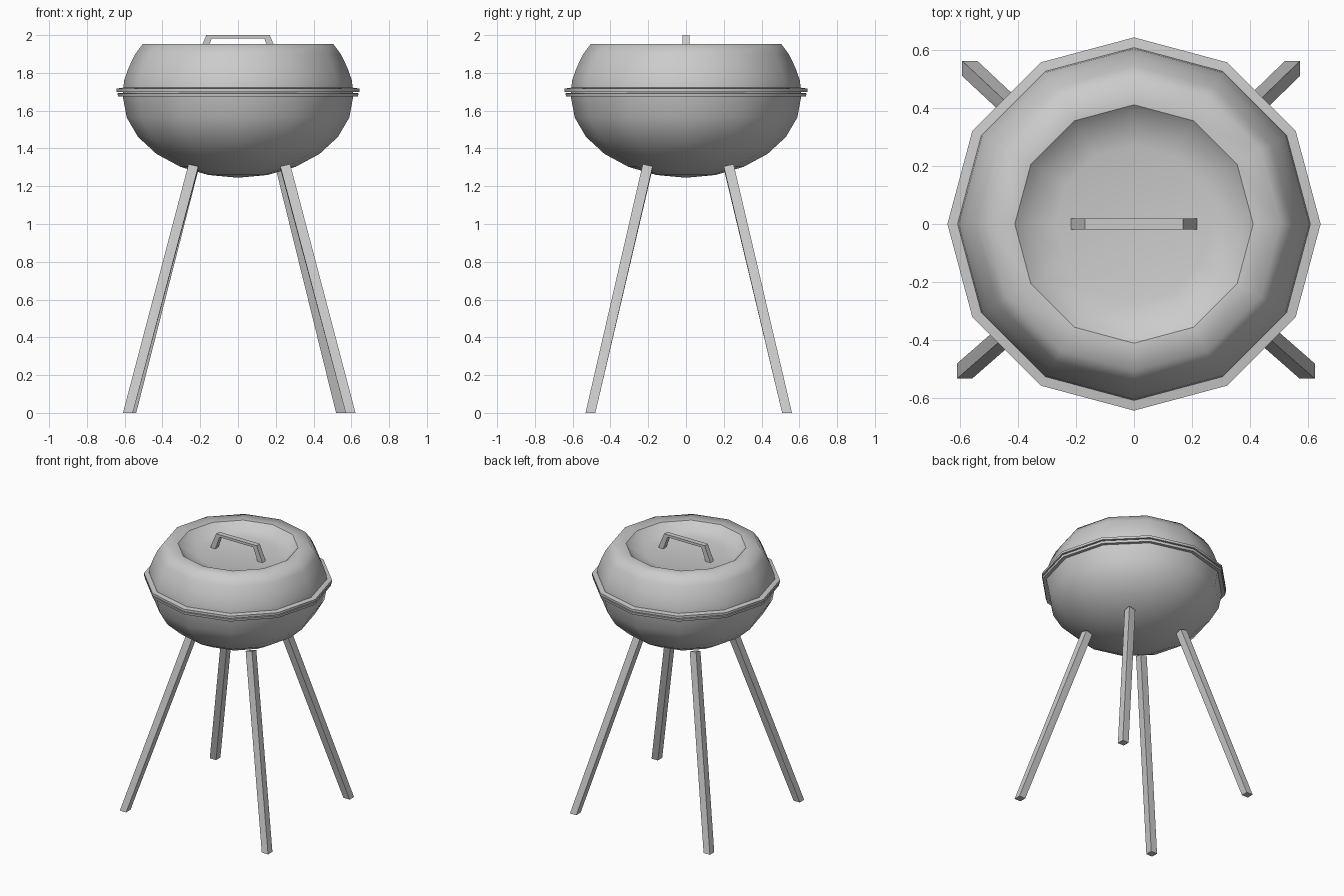
import bpy, bmesh
from math import cos, sin, pi, radians

if "Cube" in bpy.data.objects:
    bpy.data.objects.remove(bpy.data.objects["Cube"])

SIDES = 12


def finish(name, bm, smooth=False):
    bmesh.ops.recalc_face_normals(bm, faces=bm.faces)
    for f in bm.faces:
        f.smooth = smooth
    mesh = bpy.data.meshes.new(name)
    bm.to_mesh(mesh)
    bm.free()
    ob = bpy.data.objects.new(name, mesh)
    bpy.context.collection.objects.link(ob)
    return ob


def lathe(name, profile, sharp):
    """Spin an (r, z) profile into a 12-sided shell; rings listed in sharp stay creased."""
    bm = bmesh.new()
    rings = []
    for r, z in profile:
        if r == 0:
            rings.append([bm.verts.new((0, 0, z))] * SIDES)
        else:
            rings.append([bm.verts.new((r * cos(2 * pi * i / SIDES), r * sin(2 * pi * i / SIDES), z))
                          for i in range(SIDES)])
    for a, b in zip(rings, rings[1:]):
        for i in range(SIDES):
            j = (i + 1) % SIDES
            bm.faces.new(list(dict.fromkeys((a[i], a[j], b[j], b[i]))))
    for k in sharp:
        for i in range(SIDES):
            bm.edges.get((rings[k][i], rings[k][(i + 1) % SIDES])).smooth = False
    return finish(name, bm, True)


def hull(name, points):
    bm = bmesh.new()
    for p in points:
        bm.verts.new(p)
    bmesh.ops.convex_hull(bm, input=bm.verts)
    bmesh.ops.dissolve_limit(bm, angle_limit=radians(1), verts=bm.verts, edges=bm.edges)
    return finish(name, bm)


# bowl: half ellipsoid with a rim band, capped where the lid rests
bowl = [(0, 1.245)]
bowl += [(0.61 * cos(radians(a)), 1.675 - 0.43 * sin(radians(a))) for a in range(75, -1, -15)]
bowl += [(0.635, 1.674), (0.638, 1.692), (0.61, 1.694), (0.61, 1.703), (0, 1.703)]
lathe("bowl", bowl, [6, 7, 8, 9, 10])

# lid: rim band, rounded shoulder and recessed dish on top
lid = [(0.60, 1.699), (0.642, 1.699), (0.642, 1.717), (0.607, 1.722), (0.603, 1.76),
       (0.578, 1.83), (0.545, 1.898), (0.505, 1.952), (0.41, 1.950),
       (0.36, 1.905), (0.27, 1.886), (0, 1.880)]
lathe("lid", lid, [1, 2, 3, 8])

# handle: swept flat bar with splayed feet
outer = [(-0.222, 1.872), (-0.168, 2.0), (0.168, 2.0), (0.222, 1.872)]
inner = [(-0.180, 1.872), (-0.140, 1.981), (0.140, 1.981), (0.180, 1.872)]
bm = bmesh.new()
loops = [[bm.verts.new((x, y, z)) for (x, z), y in ((o, -0.019), (o, 0.019), (n, 0.019), (n, -0.019))]
         for o, n in zip(outer, inner)]
for a, b in zip(loops, loops[1:]):
    for i in range(4):
        j = (i + 1) % 4
        bm.faces.new((a[i], a[j], b[j], b[i]))
bm.faces.new(loops[0])
bm.faces.new(loops[-1])
finish("handle", bm)

# legs: square bars splayed out to the four corners, (foot centre, top centre)
legs = {
    "front_left_leg": ((-0.583, -0.506), (-0.236, -0.203)),
    "front_right_leg": ((0.596, -0.506), (0.250, -0.203)),
    "back_left_leg": ((-0.565, 0.535), (-0.234, 0.226)),
    "back_right_leg": ((0.545, 0.535), (0.226, 0.226)),
}
H = 0.026
for name, (foot, top) in legs.items():
    sx = 1 if foot[0] > 0 else -1
    sy = 1 if foot[1] > 0 else -1
    pts = []
    for u in (-1, 1):
        for v in (-1, 1):
            pts.append((foot[0] + u * H, foot[1] + v * H, 0))
            pts.append((top[0] + u * H, top[1] + v * H, 1.305 + 0.006 * (u * sx + v * sy)))
    hull(name, pts)
